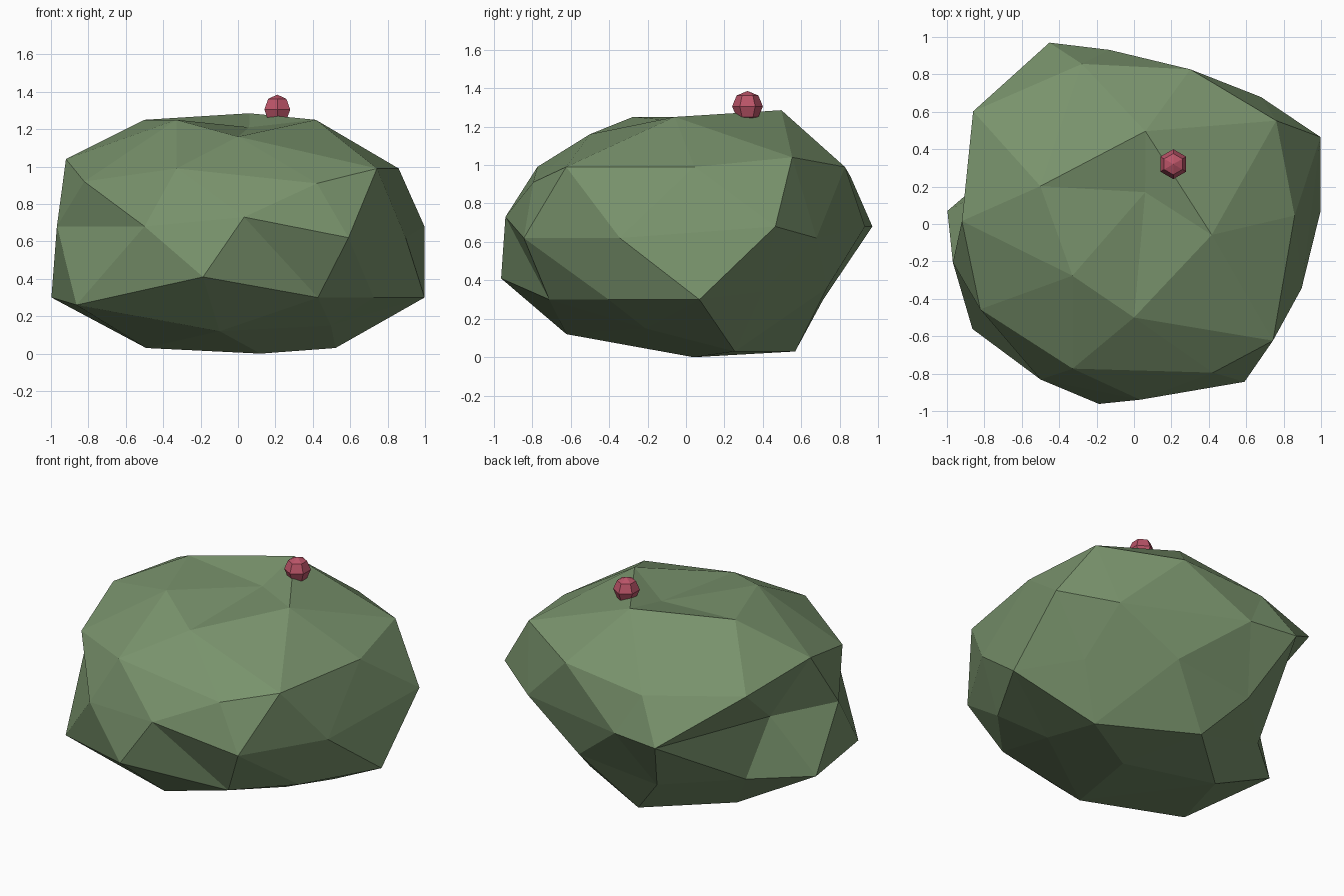
import bpy
import bmesh
import math

cube = bpy.data.objects.get("Cube")
if cube:
    bpy.data.objects.remove(cube, do_unlink=True)


def make_material(name, colour):
    material = bpy.data.materials.new(name)
    material.use_nodes = True
    material.diffuse_color = colour
    shader = material.node_tree.nodes["Principled BSDF"]
    shader.inputs["Base Color"].default_value = colour
    shader.inputs["Roughness"].default_value = 0.9
    return material


def add_object(name, bm, material, location=(0, 0, 0)):
    mesh = bpy.data.meshes.new(name)
    bmesh.ops.recalc_face_normals(bm, faces=bm.faces)
    bm.to_mesh(mesh)
    bm.free()
    mesh.materials.append(material)
    obj = bpy.data.objects.new(name, mesh)
    obj.location = location
    bpy.context.collection.objects.link(obj)
    return obj


# Each ring of the sphere: unit height range, new height, start angle,
# then how far each lump reaches, how far it swings round and which ones lift
RINGS = [
    dict(above=0.7, height=1.25, start=0,
         reach=[.42, .50, .54, .43, .50],
         swing=[-8, 11, 14, 4, -18],
         lift={1: .035, 4: -.09}),
    dict(above=0.2, height=0.99, start=0,
         reach=[.86, .94, .88, .90, 1.05, .92, .94, .84, .90, .97],
         swing=[3, 0, -2, 0, 1, -1, -7, -5, 10, -4],
         lift={1: .05, 3: -.05, 5: .05, 6: -.07, 8: -.08}),
    dict(above=-0.2, height=0.68, start=18,
         reach=[1.10, .96, .94, 1.07, .78, .99, .97, .94, 1.03, .96],
         swing=[7, -9, 8, -11, 3, -6, 5, 2, -1, -3],
         lift={1: -.06, 7: .05, 8: -.06, 9: -.06}),
    dict(above=-0.7, height=0.30, start=0,
         reach=[1.0, .82, .78, .77, .76, 1.0, 1.03, .98, .83, .83],
         swing=[4, -7, -2, 4, 9, -4, -3, 7, 13, 7],
         lift={1: .04, 2: .06, 6: -.04, 7: .11}),
    dict(above=-0.95, height=0.03, start=36,
         reach=[.58, .57, .52, .63, .54],
         swing=[-10, -13, -19, 9, 13],
         lift={3: .09, 4: .12}),
]


def shape_vertex(co):
    """Move one unit-sphere vertex to its place on the lumpy bush."""
    if co.z > 0.95:
        return (0.06, 0.17, 1.21)
    if co.z < -0.95:
        return (0.12, 0.04, 0)
    ring = next(r for r in RINGS if co.z > r["above"])
    count = len(ring["reach"])
    step = 360 / count
    angle = math.degrees(math.atan2(co.y, co.x))
    i = round((angle - ring["start"]) / step) % count
    turn = math.radians(ring["start"] + i * step + ring["swing"][i])
    reach = ring["reach"][i]
    return (reach * math.cos(turn), reach * math.sin(turn),
            ring["height"] + ring["lift"].get(i, 0))


# Bush: a low-poly ball pushed into an uneven, flattened lump
leaf_green = make_material("leaf_green", (0.19, 0.29, 0.15, 1))
bm = bmesh.new()
bmesh.ops.create_icosphere(bm, subdivisions=2, radius=1)
for vert in bm.verts:
    vert.co = shape_vertex(vert.co.copy())
add_object("bush", bm, leaf_green)

# Berry: a small faceted ball resting on the top
berry_red = make_material("berry_red", (0.50, 0.09, 0.14, 1))
bm = bmesh.new()
bmesh.ops.create_uvsphere(bm, u_segments=6, v_segments=4, radius=0.08)
add_object("berry", bm, berry_red, (0.21, 0.32, 1.305))
